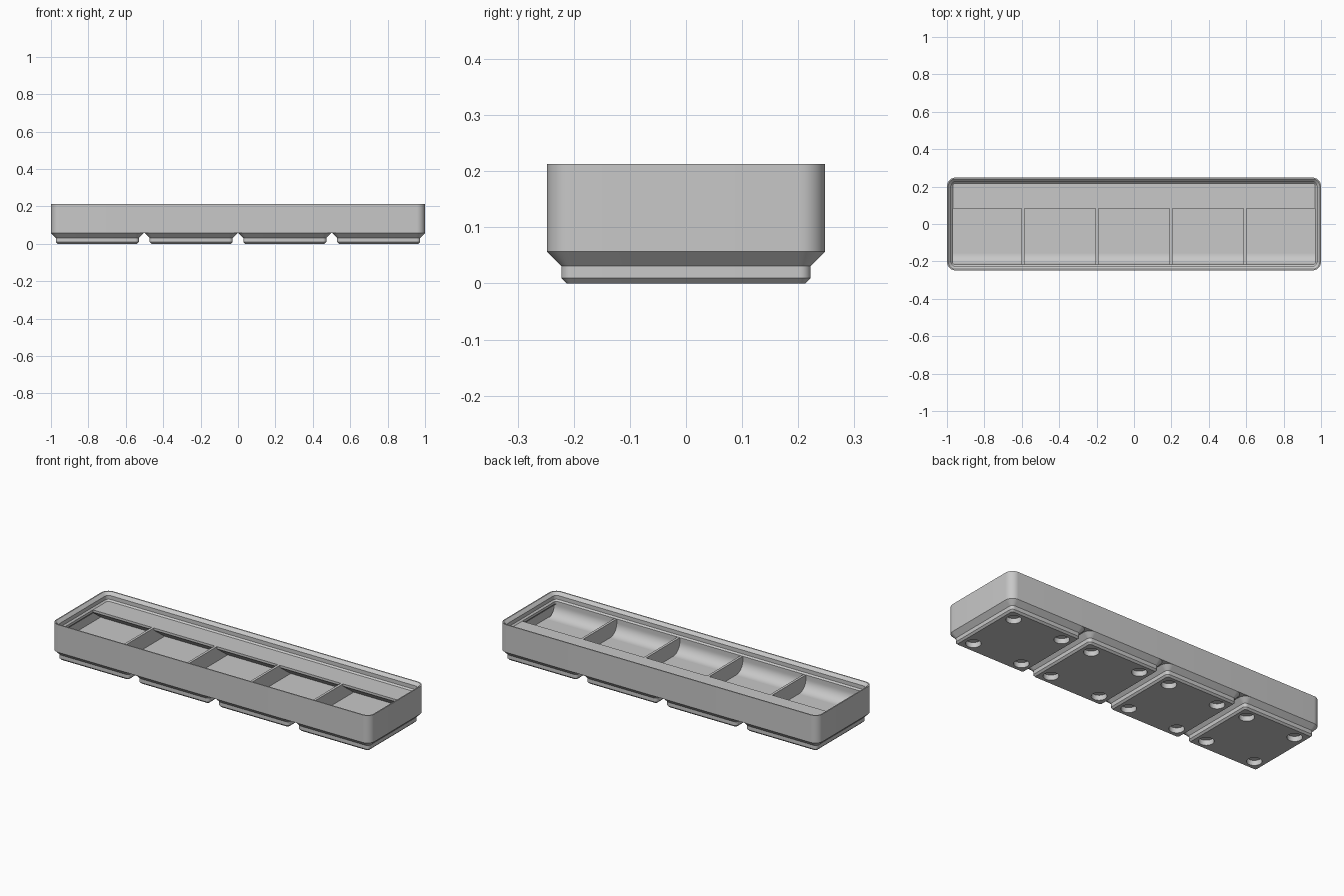
import bpy, bmesh, math

if "Cube" in bpy.data.objects:
    bpy.data.objects.remove(bpy.data.objects["Cube"], do_unlink=True)

LENGTH, WIDTH, CORNER = 167.5, 41.5, 3.75   # millimetres
S = 2 / LENGTH                              # millimetres to scene units
FLOOR, RIM = 7, 14                          # cavity floor and divider top

grey = bpy.data.materials.new("plain_grey")
grey.use_nodes = True
colour = (0.58, 0.58, 0.58, 1)
grey.diffuse_color = colour
grey.node_tree.nodes["Principled BSDF"].inputs["Base Color"].default_value = colour


def finish(name, bm):
    bmesh.ops.scale(bm, vec=(S, S, S), verts=bm.verts)
    bmesh.ops.recalc_face_normals(bm, faces=bm.faces)
    mesh = bpy.data.meshes.new(name)
    bm.to_mesh(mesh)
    bm.free()
    mesh.materials.append(grey)
    obj = bpy.data.objects.new(name, mesh)
    bpy.context.collection.objects.link(obj)
    return obj


def smooth(obj):
    bpy.ops.object.select_all(action="DESELECT")
    obj.select_set(True)
    bpy.context.view_layer.objects.active = obj
    bpy.ops.object.shade_smooth_by_angle(angle=math.radians(30))


def rounded_ring(bm, length, width, inset, z, cx, steps=10):
    """Ring of vertices round a rectangle with rounded corners."""
    r = max(CORNER - inset, 0.3)
    hx, hy = length / 2 - inset - r, width / 2 - inset - r
    ring = []
    for q, (sx, sy) in enumerate([(1, 1), (-1, 1), (-1, -1), (1, -1)]):
        for i in range(steps + 1):
            a = math.pi / 2 * (q + i / steps)
            ring.append(bm.verts.new((cx + sx * hx + r * math.cos(a),
                                      sy * hy + r * math.sin(a), z)))
    return ring


def loft(name, length, width, sections, cx=0):
    """Skin rounded rectangles given as (inset, height), capped at both ends."""
    bm = bmesh.new()
    rings = [rounded_ring(bm, length, width, i, z, cx) for i, z in sections]
    for a, b in zip(rings, rings[1:]):
        for k in range(len(a)):
            n = (k + 1) % len(a)
            bm.faces.new((a[k], a[n], b[n], b[k]))
    bm.faces.new(rings[0][::-1])
    bm.faces.new(rings[-1])
    return finish(name, bm)


def extrude_profile(name, profile, x0, x1):
    """Extrude a (y, z) outline along x."""
    bm = bmesh.new()
    face = bm.faces.new([bm.verts.new((x0, y, z)) for y, z in profile])
    new = bmesh.ops.extrude_face_region(bm, geom=[face])["geom"]
    bmesh.ops.translate(bm, vec=(x1 - x0, 0, 0),
                        verts=[v for v in new if isinstance(v, bmesh.types.BMVert)])
    return finish(name, bm)


# Tray shell: outer wall, stepped stacking lip, inner wall and floor
tray = loft("tray_shell", LENGTH, WIDTH, [
    (0, 4.75), (0, 17.84), (0.55, 17.84), (1.9, 16.5), (1.9, 14.7), (2.6, RIM),
    (2.6, 12.8), (0.95, 11.15), (0.95, FLOOR)])
smooth(tray)

# Four stepped feet with round magnet holes in the underside
for n in range(4):
    cx = (n - 1.5) * 42
    foot = loft(f"foot_{n + 1}", WIDTH, WIDTH, [
        (2.95, 0), (2.15, 0.8), (2.15, 2.6), (0, 4.75), (0.1, 5.2)], cx)
    bm = bmesh.new()
    for sx in (-13, 13):
        for sy in (-13, 13):
            made = bmesh.ops.create_cone(bm, cap_ends=True, segments=40,
                                         radius1=3.25, radius2=3.25, depth=4.8)
            bmesh.ops.translate(bm, vec=(cx + sx, sy, 0), verts=made["verts"])
    cutter = finish(f"hole_cutter_{n + 1}", bm)
    cut = foot.modifiers.new("magnet_holes", "BOOLEAN")
    cut.operation, cut.solver, cut.object = "DIFFERENCE", "EXACT", cutter
    bpy.ops.object.select_all(action="DESELECT")
    foot.select_set(True)
    bpy.context.view_layer.objects.active = foot
    bpy.ops.object.modifier_apply(modifier=cut.name)
    bpy.data.objects.remove(cutter, do_unlink=True)
    smooth(foot)

# Curved scoop along the front wall
FRONT, R, STEPS = -18.15, 5, 12
arc = [(FRONT + R - R * math.cos(a), FLOOR + R - R * math.sin(a))
       for a in (math.pi / 2 * i / STEPS for i in range(STEPS + 1))]
scoop = extrude_profile("front_scoop",
                        [(-19.8, 6.9), (-19.8, 12.8), (FRONT, 12.8)] + arc
                        + [(FRONT + R, 6.9)], -82, 82)
smooth(scoop)

# Label shelf along the back wall, with a sloping underside
extrude_profile("label_shelf", [(7, RIM), (19.7, RIM), (19.7, 6.9), (15.2, 6.9), (7, 12.9)],
                -82, 82)

# Four dividers making five equal compartments
pitch = (LENGTH - 1.9) / 5
for n in range(4):
    x = (n - 1.5) * pitch
    extrude_profile(f"divider_{n + 1}",
                    [(-18.5, 6.9), (15.5, 6.9), (7.2, 13.4), (7, RIM), (-18.5, RIM)],
                    x - 0.6, x + 0.6)
